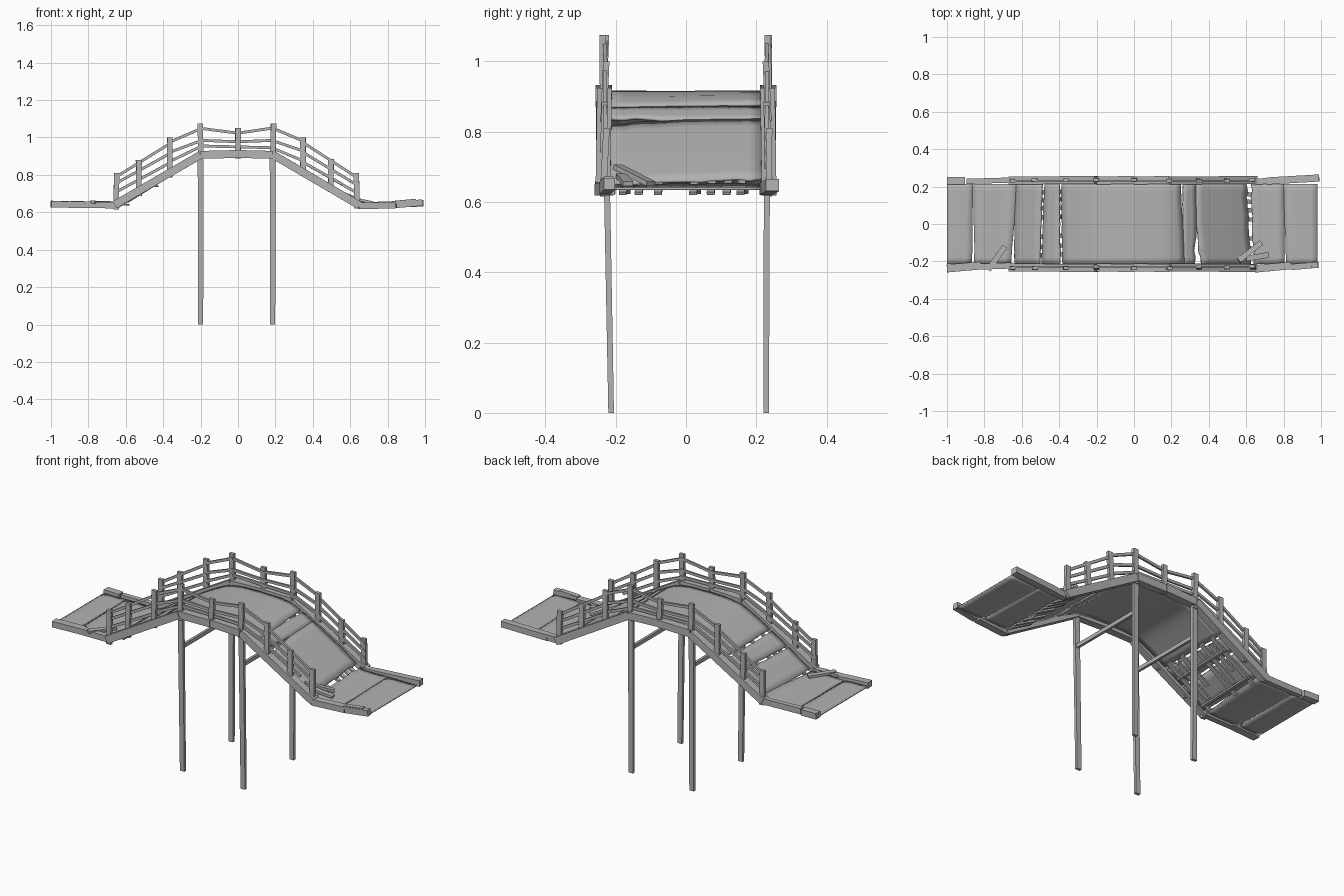
import bpy, bmesh, random
from mathutils import Vector

random.seed(4)
if "Cube" in bpy.data.objects:
    bpy.data.objects.remove(bpy.data.objects["Cube"])

grey = bpy.data.materials.new("weathered_grey")
grey.use_nodes = True
COLOUR = (0.45, 0.45, 0.45, 1)
grey.diffuse_color = COLOUR
grey.node_tree.nodes["Principled BSDF"].inputs["Base Color"].default_value = COLOUR


def finish(name, bm):
    mesh = bpy.data.meshes.new(name)
    bmesh.ops.recalc_face_normals(bm, faces=bm.faces)
    bm.to_mesh(mesh)
    bm.free()
    mesh.materials.append(grey)
    obj = bpy.data.objects.new(name, mesh)
    bpy.context.collection.objects.link(obj)
    return obj


def bar(name, a, b, wide, high, taper=1.0):
    """Squared timber from a to b; wide is horizontal, high is across it."""
    a, b = Vector(a), Vector(b)
    d = (b - a).normalized()
    ref = Vector((1, 0, 0)) if abs(d.z) > 0.9 else Vector((0, 0, 1))
    side = ref.cross(d).normalized()
    up = d.cross(side)
    bm = bmesh.new()
    rings = []
    for p, s in ((a, 1.0), (b, taper)):
        rings.append([bm.verts.new(p + side * u * wide * s / 2 + up * v * high * s / 2)
                      for u, v in ((-1, -1), (1, -1), (1, 1), (-1, 1))])
    for i in range(4):
        j = (i + 1) % 4
        bm.faces.new((rings[0][i], rings[0][j], rings[1][j], rings[1][i]))
    for ring in rings:
        bm.faces.new(ring)
    return finish(name, bm)


def interpolate(points, x):
    if x <= points[0][0]:
        return points[0][1]
    for (x0, z0), (x1, z1) in zip(points, points[1:]):
        if x <= x1:
            return z0 + (z1 - z0) * (x - x0) / (x1 - x0)
    return points[-1][1]


# Walkway height along the bridge, for one half
HALF = [(0, 0.917), (0.12, 0.914), (0.2, 0.902), (0.26, 0.875), (0.34, 0.832),
        (0.5, 0.737), (0.62, 0.657), (0.66, 0.642), (1, 0.642)]


def deck_z(x):
    return interpolate(HALF, abs(x))


# Deck sheets separated by splits: x at front, x at back, gap at front, gap at back
SPLITS = [(-1, -1, 0, 0), (-0.86, -0.86, 0.012, 0.002), (-0.65, -0.63, 0.018, -0.014),
          (-0.5, -0.485, 0.01, 0.013), (-0.39, -0.395, 0.014, 0.01),
          (0.27, 0.255, -0.010, 0.014), (0.34, 0.33, 0.036, -0.036),
          (0.635, 0.615, 0.014, 0.026), (0.81, 0.80, 0.01, -0.008), (0.98, 0.98, 0, 0)]
WIDTH = 0.215
ROWS = 12
edges = []
for front, back, gap_f, gap_b in SPLITS:
    low, high = [], []
    for r in range(ROWS + 1):
        t = r / ROWS
        gap = max(0, gap_f + (gap_b - gap_f) * t)
        x = front + (back - front) * t + random.uniform(-1, 1) * gap * 0.2
        low.append(x - gap / 2)
        high.append(x + gap / 2)
    edges.append((low, high))

for n in range(len(edges) - 1):
    start, end = edges[n][1], edges[n + 1][0]
    columns = max(3, int((end[0] - start[0]) / 0.03))
    bm = bmesh.new()
    grid = []
    for r in range(ROWS + 1):
        y = -WIDTH + 2 * WIDTH * r / ROWS
        xs = [start[r] + (end[r] - start[r]) * c / columns for c in range(columns + 1)]
        grid.append([bm.verts.new((x, y, deck_z(x))) for x in xs])
    for r in range(ROWS):
        for c in range(columns):
            bm.faces.new((grid[r][c], grid[r][c + 1], grid[r + 1][c + 1], grid[r + 1][c]))
    sheet = finish(f"deck_sheet_{n + 1}", bm)
    thick = sheet.modifiers.new("thickness", "SOLIDIFY")
    thick.thickness = 0.008
    thick.offset = -1
    bpy.ops.object.select_all(action="DESELECT")
    sheet.select_set(True)
    bpy.context.view_layer.objects.active = sheet
    bpy.ops.object.shade_smooth_by_angle(angle=0.6)

# Railing posts: x and top height
POSTS = [(-0.65, 0.81), (-0.53, 0.88), (-0.365, 1.0), (-0.2, 1.075), (0, 1.05),
         (0.188, 1.075), (0.348, 1.0), (0.497, 0.885), (0.635, 0.81)]
# Edge beam centre line
BEAM = [(-0.66, 0.64), (-0.2, 0.907), (0, 0.912), (0.188, 0.907), (0.65, 0.637)]
# Rail centre lines, top to bottom
RAILS = [
    [(-0.65, 0.785), (-0.365, 0.972), (-0.2, 1.05), (0, 1.022), (0.188, 1.052), (0.348, 0.978), (0.635, 0.782)],
    [(-0.65, 0.752), (-0.365, 0.918), (-0.2, 0.985), (0, 0.977), (0.188, 0.985), (0.348, 0.925), (0.635, 0.742)],
    [(-0.65, 0.705), (-0.365, 0.868), (-0.2, 0.955), (0.188, 0.945), (0.348, 0.872), (0.635, 0.70)],
]

for side, tag in ((-1, "right"), (1, "left")):
    for i, ((x0, z0), (x1, z1)) in enumerate(zip(BEAM, BEAM[1:])):
        bar(f"{tag}_edge_beam_{i + 1}", (x0, side * 0.232, z0), (x1, side * 0.236, z1), 0.042, 0.042)
    for i, (x, top) in enumerate(POSTS):
        foot = deck_z(x) - 0.03
        lean = random.uniform(-0.006, 0.006)
        bar(f"{tag}_railing_post_{i + 1}", (x + lean / 2, side * 0.236, foot),
            (x - lean / 2, side * 0.232 + lean, top), 0.018, 0.029)
    for r, line in enumerate(RAILS):
        for i, ((x0, z0), (x1, z1)) in enumerate(zip(line, line[1:])):
            # One lower rail has broken away near the end
            if side < 0 and r == 2 and i == len(line) - 2:
                x1, z1 = 0.55, 0.75
            bar(f"{tag}_rail_{r + 1}_{i + 1}", (x0 - 0.008, side * 0.231, z0),
                (x1 + 0.008, side * 0.229, z1), 0.011, 0.015)

# Long legs and their cross braces
for x, tag in ((-0.2, "west"), (0.185, "east")):
    bar(f"{tag}_front_leg", (x, -0.213, 0), (x, -0.23, 0.92), 0.016, 0.028, 1.1)
    bar(f"{tag}_back_leg", (x, 0.228, 0), (x, 0.231, 0.92), 0.016, 0.028, 1.1)
    bar(f"{tag}_cross_brace", (x, -0.225, 0.715), (x, 0.23, 0.715), 0.014, 0.022)

# Broken curbs beside the end platforms
CURBS = [((-1, 0.232, 0.645), (-0.905, 0.23, 0.643), 0.04),
         ((-0.895, 0.228, 0.643), (-0.65, 0.235, 0.64), 0.028),
         ((-1, -0.238, 0.643), (-0.82, -0.222, 0.64), 0.042),
         ((-0.82, -0.228, 0.64), (-0.65, -0.222, 0.638), 0.032),
         ((0.64, 0.225, 0.637), (0.71, 0.23, 0.638), 0.032),
         ((0.71, 0.23, 0.638), (0.99, 0.246, 0.648), 0.038),
         ((0.645, -0.24, 0.635), (0.84, -0.222, 0.637), 0.04),
         ((0.845, -0.23, 0.64), (0.985, -0.218, 0.652), 0.032)]
for i, (a, b, w) in enumerate(CURBS):
    bar(f"platform_curb_{i + 1}", a, b, w, 0.034)

# Loose boards lying on the deck
LOOSE = [((-0.78, -0.245, 0.655), (-0.69, -0.12, 0.652)),
         ((0.56, -0.195, 0.70), (0.68, -0.10, 0.652)),
         ((0.60, -0.185, 0.675), (0.72, -0.165, 0.652))]
for i, (a, b) in enumerate(LOOSE):
    bar(f"loose_board_{i + 1}", a, b, 0.03, 0.014)
bar("curb_splinter", (0.84, -0.23, 0.655), (0.95, -0.22, 0.665), 0.028, 0.014)

# Patch planks nailed below the split ramps
for i, y in enumerate((-0.17, -0.125, -0.07, 0.03, 0.08, 0.125, 0.165)):
    a = -0.64 + 0.05 * (i % 3)
    b = -0.36 - 0.03 * (i % 2)
    bar(f"west_patch_plank_{i + 1}", (a, y, deck_z(a) - 0.022),
        (b, y + 0.008, deck_z(b) - 0.022), 0.024, 0.01)
    c = 0.53 + 0.02 * (i % 2)
    bar(f"east_patch_plank_{i + 1}", (c, y, deck_z(c) - 0.022),
        (0.665, y - 0.01, 0.624), 0.022, 0.01)
for i, x in enumerate((-0.60, -0.445)):
    bar(f"patch_batten_{i + 1}", (x, -0.19, deck_z(x) - 0.03),
        (x + 0.01, 0.19, deck_z(x) - 0.03), 0.018, 0.01)
